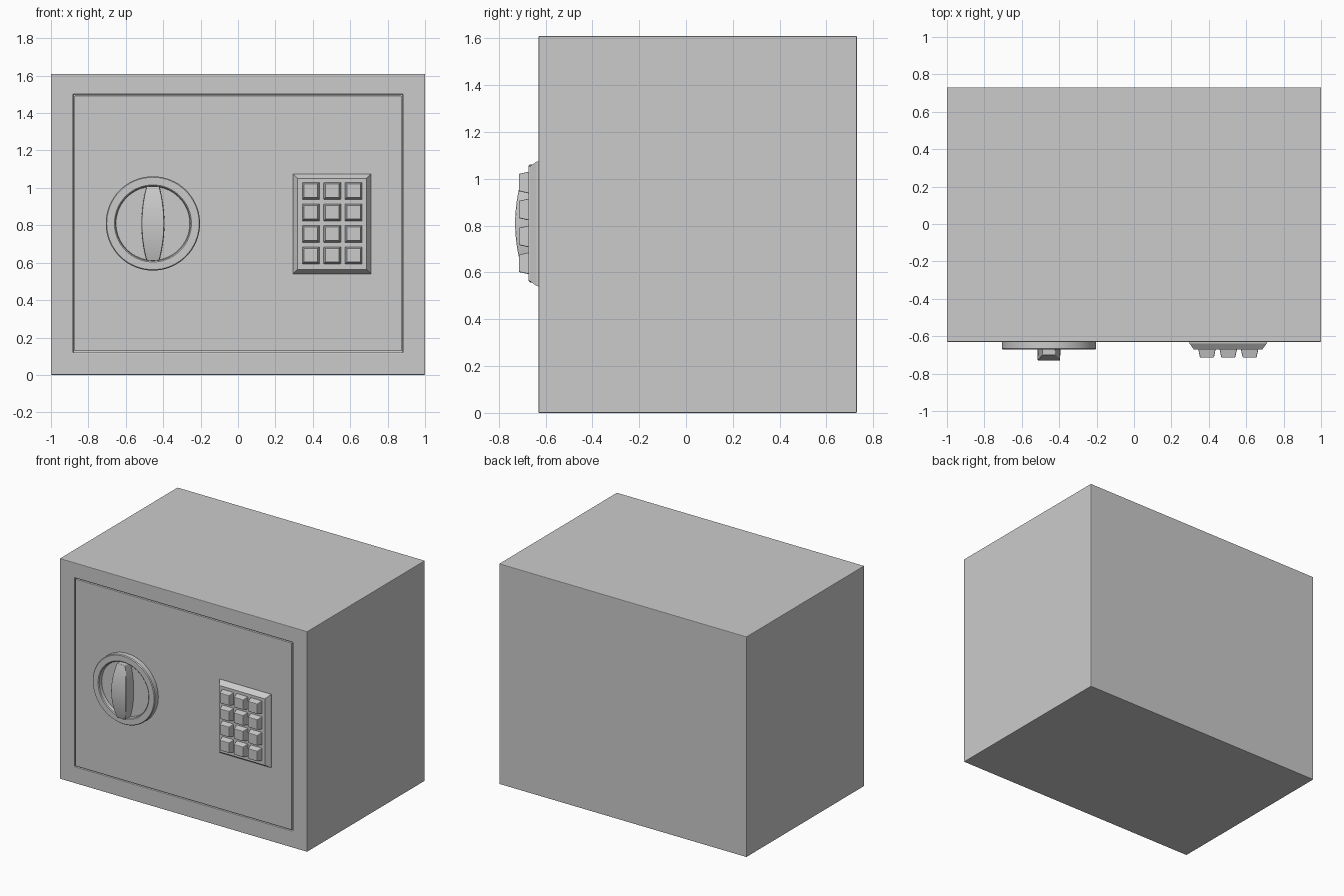
import bpy, bmesh, math

if "Cube" in bpy.data.objects:
    bpy.data.objects.remove(bpy.data.objects["Cube"])

FRONT = -0.63


def finish(name, bm, bevel=0.0, smooth=False):
    bmesh.ops.recalc_face_normals(bm, faces=bm.faces)
    mesh = bpy.data.meshes.new(name)
    bm.to_mesh(mesh)
    bm.free()
    ob = bpy.data.objects.new(name, mesh)
    bpy.context.collection.objects.link(ob)
    if bevel:
        mod = ob.modifiers.new("edge", 'BEVEL')
        mod.width, mod.segments = bevel, 2
        mod.limit_method = 'ANGLE'
    if smooth:
        bpy.ops.object.select_all(action='DESELECT')
        ob.select_set(True)
        bpy.context.view_layer.objects.active = ob
        bpy.ops.object.shade_smooth_by_angle(angle=math.radians(30))
    return ob


def loft(bm, rings, caps=True):
    """Bridge a list of equal, closed point rings."""
    vs = [[bm.verts.new(p) for p in r] for r in rings]
    n = len(vs[0])
    for a, b in zip(vs, vs[1:]):
        for i in range(n):
            bm.faces.new((a[i], a[(i + 1) % n], b[(i + 1) % n], b[i]))
    if caps:
        bm.faces.new(vs[0][::-1])
        bm.faces.new(vs[-1])


def rect(x0, x1, z0, z1, y):
    return [(x0, y, z0), (x1, y, z0), (x1, y, z1), (x0, y, z1)]


def square_ring(cx, cz, hx, hz, y):
    return rect(cx - hx, cx + hx, cz - hz, cz + hz, y)


# Body: box with a shallow doorway sunk into the front
bm = bmesh.new()
loft(bm, [rect(-1, 1, 0, 1.61, 0.73), rect(-1, 1, 0, 1.61, FRONT),
          rect(-.882, .882, .12, 1.5, FRONT), rect(-.882, .882, .12, 1.5, FRONT + .06)])
finish("safe_body", bm, 0.004)

# Door: slab flush with the frame, thin gap all round
bm = bmesh.new()
loft(bm, [rect(-.875, .875, .127, 1.493, FRONT + .06), rect(-.875, .875, .127, 1.493, FRONT)])
finish("door", bm, 0.003)

# Dial: turned ring with a sunken dish
CX, CZ = -0.455, 0.81
profile = [(.252, FRONT + .01), (.252, -.666), (.247, -.672), (.206, -.672),
           (.2, -.667), (.197, -.642)]
bm = bmesh.new()
N = 64
loft(bm, [[(CX + r * math.cos(2 * math.pi * i / N), y, CZ + r * math.sin(2 * math.pi * i / N))
           for i in range(N)] for r, y in profile])
finish("dial_ring", bm, smooth=True)

# Turning handle: bowed bar, widest and highest at the middle
bm = bmesh.new()
rings = []
for i in range(17):
    t = -1 + i / 8
    k = 1 - t * t
    w, y, z = .035 + .027 * k, -.7 - .03 * k, CZ + .198 * t
    rings.append([(CX - w, -.638, z), (CX + w, -.638, z), (CX + w * .97, y, z), (CX - w * .97, y, z)])
loft(bm, rings)
finish("dial_handle", bm, 0.003, smooth=True)

# Keypad plate: bevelled panel
bm = bmesh.new()
loft(bm, [square_ring(.503, .808, .209, .268, FRONT + .005),
          square_ring(.503, .808, .207, .266, FRONT - .008),
          square_ring(.503, .808, .186, .245, -.667),
          square_ring(.503, .808, .184, .243, -.672)])
finish("keypad_plate", bm)

# Keys: 3 x 4 tapered buttons
for row in range(4):
    for col in range(3):
        x, z = .39 + .114 * col, .984 - .115 * row
        bm = bmesh.new()
        loft(bm, [square_ring(x, z, .047, .047, -.668), square_ring(x, z, .037, .037, -.714)])
        finish(f"key_{row + 1}_{col + 1}", bm, 0.004)
